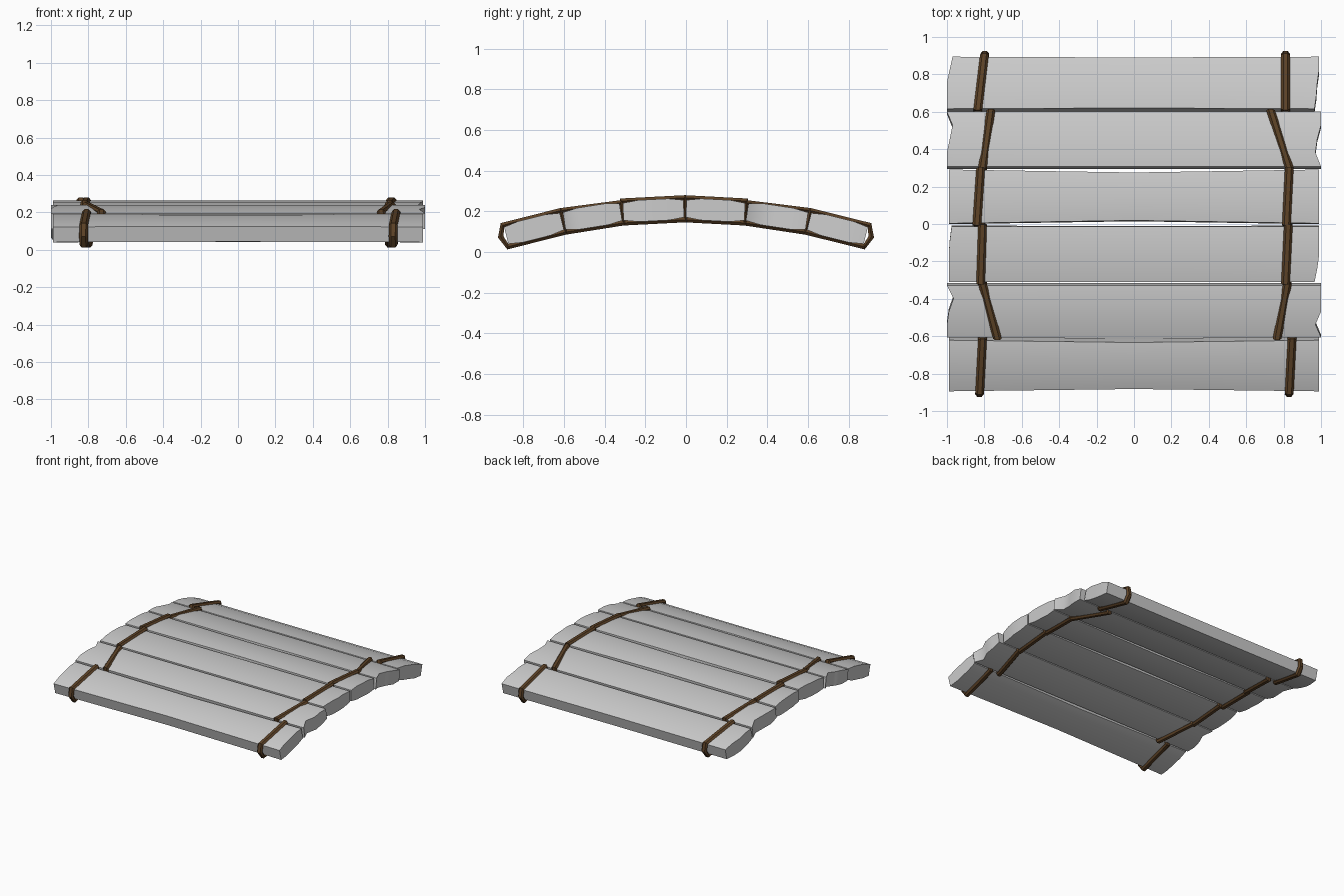
import bpy, bmesh, math
from mathutils import Vector

old = bpy.data.objects.get("Cube")
if old:
    bpy.data.objects.remove(old, do_unlink=True)


def material(name, rgb):
    m = bpy.data.materials.new(name)
    m.use_nodes = True
    m.diffuse_color = (*rgb, 1)
    b = m.node_tree.nodes["Principled BSDF"]
    b.inputs["Base Color"].default_value = (*rgb, 1)
    b.inputs["Roughness"].default_value = 0.9
    return m


WOOD = material("pale grey wood", (0.6, 0.6, 0.6))
ROPE = material("brown rope", (0.11, 0.055, 0.02))


def finish(bm, name, mat, angle):
    bmesh.ops.recalc_face_normals(bm, faces=bm.faces)
    me = bpy.data.meshes.new(name)
    bm.to_mesh(me)
    bm.free()
    ob = bpy.data.objects.new(name, me)
    bpy.context.collection.objects.link(ob)
    me.materials.append(mat)
    bpy.ops.object.select_all(action="DESELECT")
    ob.select_set(True)
    bpy.context.view_layer.objects.active = ob
    bpy.ops.object.shade_smooth_by_angle(angle=math.radians(angle))
    return ob


def skin(bm, rings, closed=False):
    n = len(rings[0])
    pairs = list(zip(rings, rings[1:])) + ([(rings[-1], rings[0])] if closed else [])
    for a, b in pairs:
        for i in range(n):
            j = (i + 1) % n
            bm.faces.new((a[i], a[j], b[j], b[i]))


# Arched deck: (y, z) of each plank centre line ends, front to back
ARCH = [(-0.89, 0.08), (-0.605, 0.152), (-0.315, 0.198), (-0.005, 0.214),
        (0.295, 0.198), (0.6, 0.152), (0.89, 0.08)]
HALF = 0.053


def frame(i):
    (ya, za), (yb, zb) = ARCH[i], ARCH[i + 1]
    along = Vector((0, yb - ya, zb - za))
    mid = Vector((0, (ya + yb) / 2, (za + zb) / 2))
    half = along.length / 2
    along.normalize()
    return mid, along, Vector((0, -along.z, along.y)), half


def plank(i, name, waist, left, right):
    """Left and right give end insets at five steps from front edge to back edge."""
    mid, along, up, half = frame(i)
    w = half - 0.006
    steps = (-1, -0.5, 0, 0.5, 1)
    # Row of points over the top, one on the edge, then back underneath
    section = [(s, 1 if abs(s) < 1 else 0.8) for s in steps]
    section += [(s, -h) for s, h in reversed(section)]
    bm = bmesh.new()
    rings = []
    for x in (-1, -0.5, 0, 0.5, 1):
        ring = []
        pinch = 1 - waist * (1 - abs(x))
        for s, h in section:
            inset = 0
            if abs(x) == 1:
                inset = (left if x > 0 else right)[steps.index(s)]
            p = mid + along * (s * w * pinch) + up * (h * HALF)
            p.x = x * (1 - inset)
            ring.append(bm.verts.new(p))
        rings.append(ring)
    skin(bm, rings)
    # End grain in strips so that the notches stay clean
    for ring in (rings[0], rings[-1]):
        for k in range(4):
            bm.faces.new((ring[k], ring[k + 1], ring[8 - k], ring[9 - k]))
    finish(bm, name, WOOD, 50)


def lashing(i, name, x_front, x_back, sink_front=0, sink_back=0):
    """Six-sided cord looped round one plank; sink buries it near an edge."""
    mid, along, up, half = frame(i)
    front_out = 0.022 if i == 0 else -0.002
    back_out = 0.022 if i == 5 else -0.002
    top = HALF
    f, b = -half, half
    path = [(f, -top - 0.002), (f - front_out, 0), (f, top - sink_front),
            (b, top - sink_back), (b + back_out, 0), (b, -top - 0.002)]
    bm = bmesh.new()
    rings = []
    for k, (s, h) in enumerate(path):
        t = (s + half) / (2 * half)
        c = mid + along * s + up * h
        c.x = x_front + (x_back - x_front) * t
        out = (along * (s / half) * (0.45 if abs(h) > 0.01 else 1)
               + up * (h / top)).normalized()
        rad = 0.016
        rings.append([bm.verts.new(c + Vector((1, 0, 0)) * 0.023 * math.cos(a)
                                   + out * rad * math.sin(a))
                      for a in (math.tau * q / 6 for q in range(6))])
    skin(bm, rings, closed=True)
    finish(bm, name, ROPE, 40)


# Planks: waist, insets of the left (+x) and right (-x) ends, front to back
PLANKS = [
    ("front_plank", 0.09, (0.01,) * 5, (0.01,) * 5),
    ("second_plank", 0, (0, 0.03, 0, 0, 0), (0, 0, 0.01, 0.035, 0)),
    ("third_plank", 0.01, (0.035, 0.02, 0.01, 0.01, 0.01), (0.01, 0.01, 0.01, 0.015, 0.025)),
    ("fourth_plank", 0.11, (0.01,) * 5, (0.01,) * 5),
    ("fifth_plank", 0, (0, 0.03, 0.02, 0, 0), (0, 0, 0.015, 0.03, 0)),
    ("back_plank", 0.03, (0.035, 0.025, 0.02, 0.01, 0.01), (0, 0, 0, 0.015, 0.03)),
]
for i, spec in enumerate(PLANKS):
    plank(i, *spec)

# Lashings: x at front and back edges on each side, then sinking into the plank
LEFT = [(0.83, 0.845), (0.765, 0.82), (0.81, 0.825), (0.815, 0.83), (0.83, 0.73), (0.81, 0.81)]
RIGHT = [(-0.825, -0.81), (-0.73, -0.81), (-0.82, -0.81), (-0.84, -0.82), (-0.81, -0.765), (-0.835, -0.8)]
SINK = {1: (0.0, 0.008), 4: (0.008, 0.0)}
for side, table in (("left", LEFT), ("right", RIGHT)):
    for i, (xf, xb) in enumerate(table):
        lashing(i, f"{side}_lashing_{i + 1}", xf, xb, *SINK.get(i, (0, 0)))
